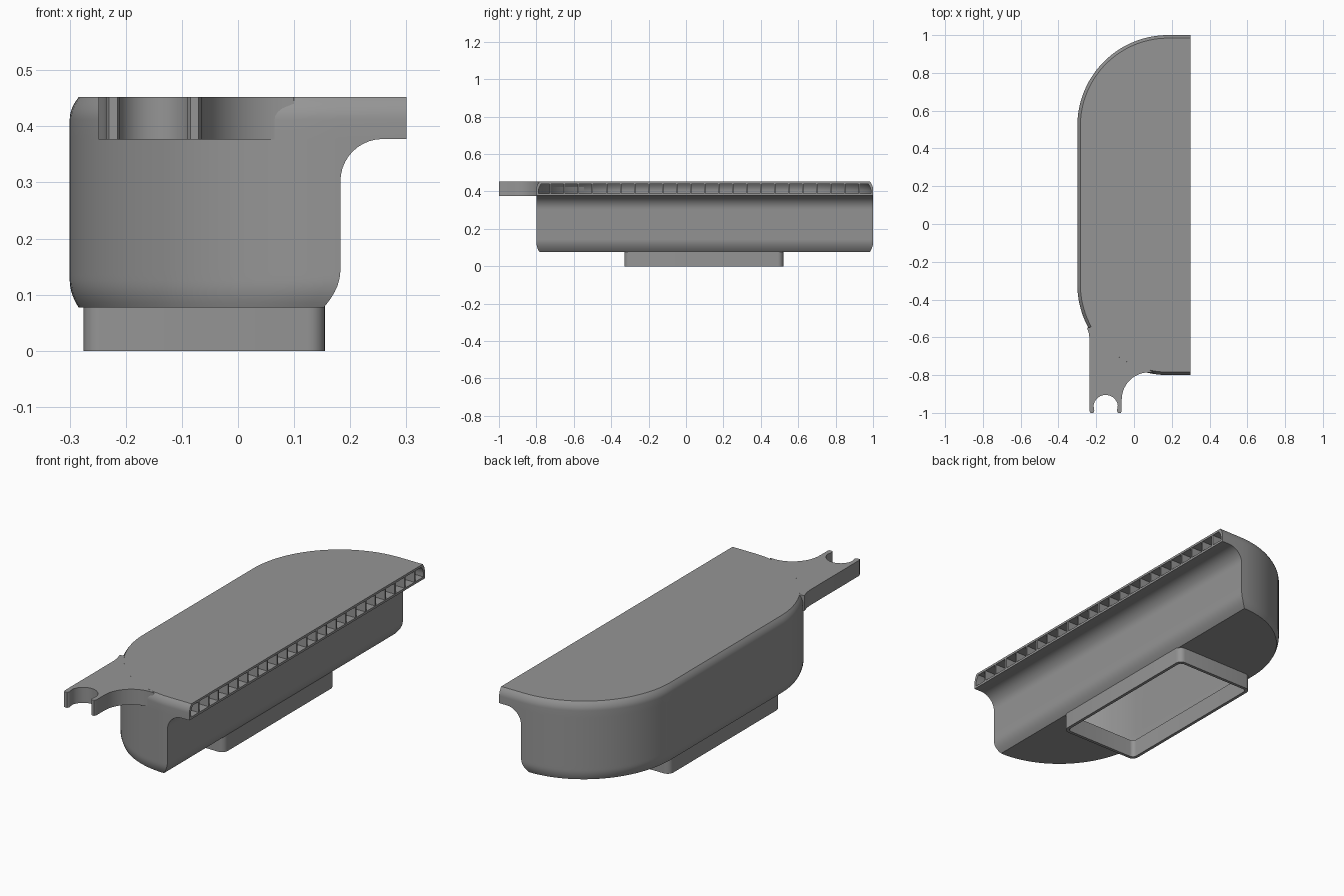
import bpy, bmesh, math

if "Cube" in bpy.data.objects:
    bpy.data.objects.remove(bpy.data.objects["Cube"])

GREY = bpy.data.materials.new("plain_grey")
GREY.diffuse_color = (0.30, 0.30, 0.30, 1)
GREY.use_nodes = True
GREY.node_tree.nodes["Principled BSDF"].inputs["Base Color"].default_value = GREY.diffuse_color
Z0, Z1, Y0, Y1 = 0.077, 0.452, -0.80, 1.0     # duct body limits
FX, FZ, FR = 0.258, 0.302, 0.0755             # fillet under the outlet lip
WALL = 0.011


def make(name, bm):
    bmesh.ops.remove_doubles(bm, verts=bm.verts, dist=1e-5)
    bmesh.ops.recalc_face_normals(bm, faces=bm.faces)
    me = bpy.data.meshes.new(name)
    bm.to_mesh(me)
    bm.free()
    me.materials.append(GREY)
    ob = bpy.data.objects.new(name, me)
    bpy.context.collection.objects.link(ob)
    return ob


def activate(ob):
    bpy.ops.object.select_all(action='DESELECT')
    ob.select_set(True)
    bpy.context.view_layer.objects.active = ob


def smooth(ob):
    activate(ob)
    bpy.ops.object.shade_smooth_by_angle(angle=math.radians(30))


def cut(ob, cutter):
    activate(ob)
    m = ob.modifiers.new("cut", 'BOOLEAN')
    m.operation, m.solver, m.object = 'DIFFERENCE', 'EXACT', cutter
    bpy.ops.object.modifier_apply(modifier="cut")
    bpy.data.objects.remove(cutter)


def loft(name, rings):
    bm = bmesh.new()
    vs = [[bm.verts.new(p) for p in r] for r in rings]
    n = len(rings[0])
    for a, b in zip(vs, vs[1:]):
        for i in range(n):
            j = (i + 1) % n
            bm.faces.new((a[i], a[j], b[j], b[i]))
    bm.faces.new(vs[0][::-1])
    bm.faces.new(vs[-1])
    return make(name, bm)


def prism(name, pts, z0, z1):
    return loft(name, [[(x, y, z) for x, y in pts] for z in (z0, z1)])


def arc(cx, cy, rx, ry, a0, a1, n):
    angles = [math.radians(a0 + (a1 - a0) * i / n) for i in range(n + 1)]
    return [(cx + rx * math.cos(a), cy + ry * math.sin(a)) for a in angles]


def round_rect(x0, x1, y0, y1, r):
    return (arc(x1 - r, y1 - r, r, r, 0, 90, 6) + arc(x0 + r, y1 - r, r, r, 90, 180, 6)
            + arc(x0 + r, y0 + r, r, r, 180, 270, 6) + arc(x1 - r, y0 + r, r, r, 270, 360, 6))


def body_ring(z, t, lip):
    # plan outline at height z, moved inwards by t
    low, top = max(0, Z0 + t + 0.05 - z) / 0.05, max(0, z + t + 0.04 - Z1) / 0.04
    inset = t + 0.016 * (low ** 2 + top ** 2)
    if lip:
        xr = 0.30 if t == 0 else 0.33
    elif z > FZ:
        xr = FX - math.sqrt(max(0, (FR + t) ** 2 - (z - FZ) ** 2))
    else:
        xr = FX - FR - t - 0.03 * (max(0, Z0 + t + 0.067 - z) / 0.067) ** 2
    xl, ya, yb = -0.30 + inset, Y0 + inset, Y1 - inset
    cx = min(0.18, xr)
    rx, ry = cx - xl, 0.48 - inset
    pts = [(xr, yb)] + arc(cx, yb - ry, rx, ry, 90, 180, 28)
    pts += arc(cx, ya + ry, rx, ry, 180, 270, 28) + [(xr, ya)]
    return [(x, y, z) for x, y in pts]


def body_solid(name, t):
    zf = FZ + FR + t
    levels = [(Z0 + t + 0.067 * i / 7, False) for i in range(8)]
    levels += [(FZ + (FR + t) * math.sin(math.radians(9 * i)), False) for i in range(11)]
    levels += [(zf, True)]
    levels += [(Z1 - t - 0.04 * (1 - i / 6), True) for i in range(7)]
    return loft(name, [body_ring(z, t, lip) for z, lip in levels])


# Hollow duct body, open at the long outlet and at the bottom inlet
body = body_solid("duct_body", 0)
cut(body, body_solid("duct_cavity", WALL))
cut(body, prism("inlet_hole", round_rect(-0.26, 0.14, -0.315, 0.505, 0.02), 0.0, 0.12))
smooth(body)

# Inlet collar
collar = prism("inlet_collar", round_rect(-0.275, 0.155, -0.33, 0.52, 0.03), 0, 0.082)
cut(collar, prism("collar_hole", round_rect(-0.26, 0.14, -0.315, 0.505, 0.02), -0.1, 0.2))
smooth(collar)

# Evenly spaced vanes in the outlet
bm = bmesh.new()
for i in range(1, 24):
    y = Y0 + (Y1 - Y0) * i / 24
    res = bmesh.ops.create_cube(bm, size=1)
    bmesh.ops.scale(bm, vec=(0.078, 0.008, 0.06), verts=res["verts"])
    bmesh.ops.translate(bm, vec=(0.26, y, 0.415), verts=res["verts"])
make("outlet_vanes", bm)

# Forked mounting tab with a round notch, meeting the body along its corner
tab = [(-0.065, -0.99), (-0.07, -1.0), (-0.085, -1.0), (-0.09, -0.99)]
tab += arc(-0.15, -0.97, 0.065, 0.065, 0, 180, 20)[1:-1]
tab += [(-0.21, -0.99), (-0.215, -1.0), (-0.23, -1.0), (-0.235, -0.99), (-0.235, -0.61)]
tab += [(-0.239, -0.58), (-0.249, -0.55)]
tab += arc(0.18, -0.32, 0.464, 0.464, 209, 258, 20)
tab += [(0.10, -0.785)] + arc(0.08, -0.93, 0.145, 0.145, 90, 180, 14)
smooth(prism("mounting_tab", tab, 0.377, Z1))
